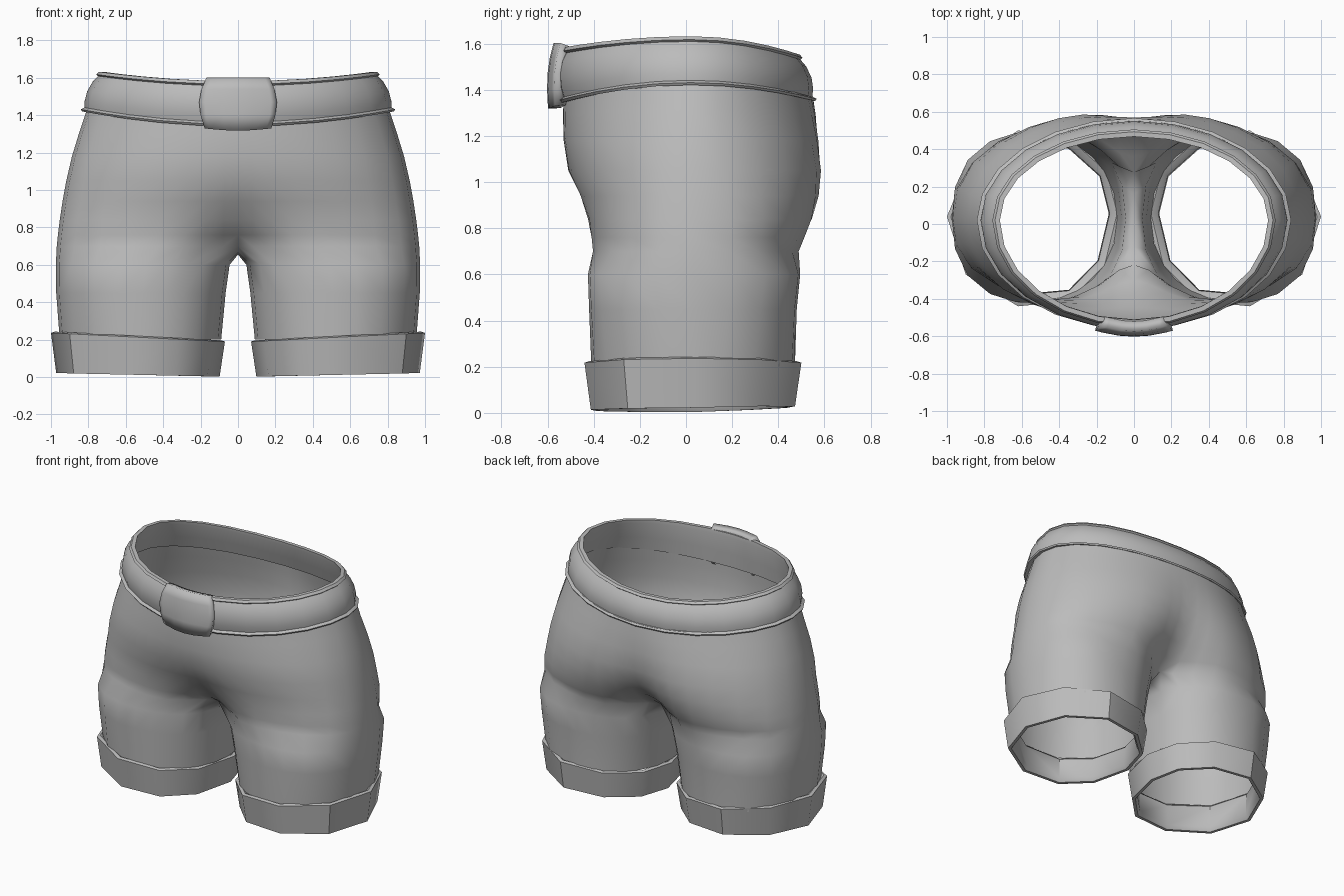
import bpy, bmesh, math

if "Cube" in bpy.data.objects:
    bpy.data.objects.remove(bpy.data.objects["Cube"])

cloth = bpy.data.materials.new("grey cloth")
cloth.diffuse_color = (0.5, 0.5, 0.5, 1)
cloth.use_nodes = True
cloth.node_tree.nodes["Principled BSDF"].inputs["Base Color"].default_value = cloth.diffuse_color


def make(name, rings, closed=True, wrap=False, angle=40):
    """Loft rings of points; None entries are skipped."""
    bm = bmesh.new()
    vs = [[bm.verts.new(p) if p else None for p in r] for r in rings]
    pairs = list(zip(vs, vs[1:])) + ([(vs[-1], vs[0])] if wrap else [])
    for a, b in pairs:
        n = len(a)
        for i in range(n if closed else n - 1):
            q = [a[i], a[(i + 1) % n], b[(i + 1) % n], b[i]]
            if None not in q:
                bm.faces.new(q)
    bmesh.ops.recalc_face_normals(bm, faces=bm.faces)
    me = bpy.data.meshes.new(name)
    bm.to_mesh(me)
    bm.free()
    ob = bpy.data.objects.new(name, me)
    bpy.context.collection.objects.link(ob)
    me.materials.append(cloth)
    bpy.ops.object.select_all(action='DESELECT')
    ob.select_set(True)
    bpy.context.view_layer.objects.active = ob
    bpy.ops.object.shade_smooth_by_angle(angle=math.radians(angle))
    return ob


def mirror(ob):
    m = ob.modifiers.new("mirror", 'MIRROR')
    m.use_clip = True
    m.merge_threshold = 0.002


# Shorts body: half torso arcs that split into a full leg ring below the crotch
half = [0, .08, .18, .3, .44, .6, .76, .9, .98]
arc = [(f, -1) for f in half] + [(1, 0)] + [(f, 1) for f in reversed(half)]
YC = 0.03


def torso(z, a, yf, yb, p, pf, pb, dip):
    pts = []
    for f, s in arc:
        x = a * f
        k = (1 - f ** p) ** (1 / p)
        pinch = math.exp(-(x / 0.21) ** 2)
        if s < 0:
            y = YC - (yf + YC) * k + pf * pinch
        else:
            y = YC + (yb - YC) * k - pb * pinch
        pts.append((x, y, z - dip * k * k))
    return pts + [None] * 3


def leg(z, xl, xr, yf, yb, p):
    pts = []
    for f, s in [(.08 + .92 * f, s) for f, s in arc] + [(.02, 1), (0, 0), (.02, -1)]:
        k = max(0, 1 - abs(2 * f - 1) ** p) ** (1 / p)
        y = YC - (yf + YC) * k if s < 0 else YC + (yb - YC) * k
        pts.append((xl + (xr - xl) * f, y, z))
    return pts


crotch = torso(.70, .969, .428, .515, 2.6, .21, .24, 0)[:len(arc)]
crotch += [(0, .16, .665), (0, .03, .655), (0, -.12, .665)]
body = make("shorts_body", [
    torso(1.44, .805, .53, .55, 2.0, 0, .0, .07),
    torso(1.32, .845, .533, .572, 2.0, 0, .01, .03),
    torso(1.18, .888, .53, .595, 2.1, 0, .025, 0),
    torso(1.05, .918, .515, .612, 2.2, .005, .045, 0),
    torso(.94, .938, .475, .603, 2.3, .03, .075, 0),
    torso(.84, .953, .445, .575, 2.5, .07, .12, 0),
    torso(.76, .963, .433, .54, 2.6, .13, .18, 0),
    crotch,
    leg(.60, .045, .974, .425, .495, 2.4),
    leg(.45, .066, .972, .42, .48, 2.3),
    leg(.20, .09, .953, .41, .472, 2.1)], angle=60)
mirror(body)

# Turned-up cuffs: ten-sided bands around the leg ends
outline = [(.32, -.41), (.62, -.44), (.9, -.27), (1, .04), (.88, .33),
           (.62, .5), (.32, .46), (.13, .29), (.07, .06), (.14, -.23)]


def cuff_ring(inset, z, tilt):
    pts = []
    for x, y in outline:
        dx, dy = x - .535, y - .03
        k = 1 - inset / math.hypot(dx, dy)
        pts.append((.535 + dx * k, .03 + dy * k,
                    z + tilt * dx + .03 * max(0, y) * (z < .15)))
    return pts


cuff = make("leg_cuff", [cuff_ring(*r) for r in [
    (.045, .205, .05), (.02, .22, .05), (0, .213, .05), (.028, .012, .02),
    (.05, .012, .02), (.065, .04, .02), (.06, .19, .05)]], wrap=True)
mirror(cuff)


# Belt: rolled band with raised rims, dipping at front and back
def belt_ring(t, o, n=24):
    a, yf, yb = .815 - .085 * t + o, .535 - .01 * t + o, .54 - .06 * t + o
    pts = []
    for i in range(n):
        w = 2 * math.pi * i / n
        s = math.sin(w)
        dip = (.08 - .03 * t) if s < 0 else (.07 + .01 * t)
        pts.append((a * math.cos(w), .02 + s * ((yf + .02) if s < 0 else (yb - .02)),
                    1.425 + .205 * t - dip * s * s))
    return pts


make("belt", [belt_ring(*r) for r in [
    (0, -.012), (-.02, .018), (.03, .028), (.08, .012), (.25, .026), (.5, .034),
    (.75, .026), (.9, .01), (.94, .022), (1.01, .014), (1.01, -.012),
    (.9, -.016), (.4, -.014)]], wrap=True)

# Buckle: slightly domed plate, wider in the middle
rows = [(1.33, .178, -.598), (1.40, .20, -.602), (1.47, .208, -.6),
        (1.54, .195, -.59), (1.603, .168, -.574)]
cols = [-1, -.85, -.4, 0, .4, .85, 1]
front = [[(w * c, y + .03 * c * c, z - .012 * (1 - c * c) * (z < 1.35)) for c in cols]
         for z, w, y in rows]
buckle = make("buckle", front, closed=False)
s = buckle.modifiers.new("thickness", 'SOLIDIFY')
s.thickness = .055
s.offset = -1
# the plate grows inward, away from the front
if buckle.data.polygons[0].normal.y > 0:
    buckle.data.flip_normals()
